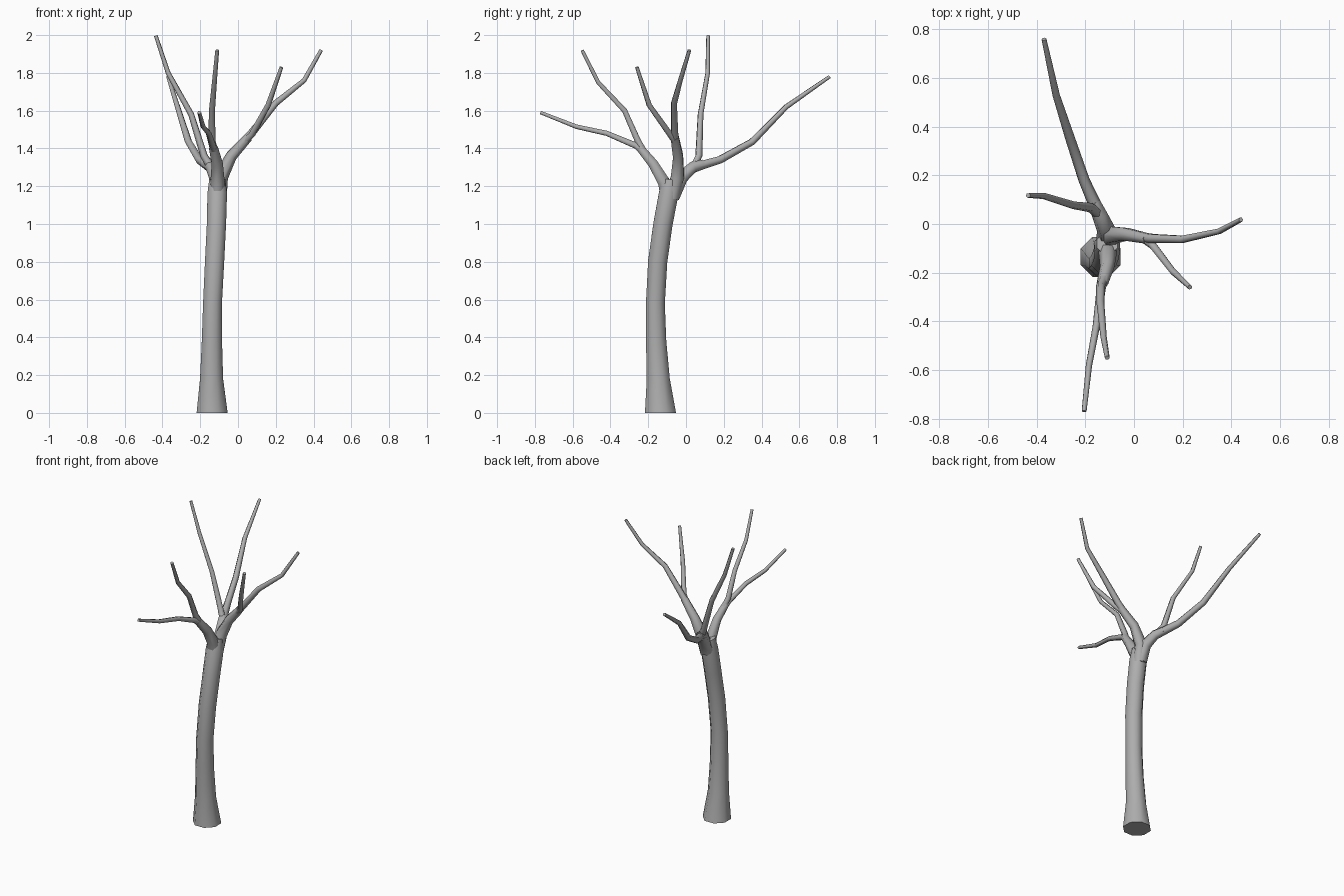
import bpy, bmesh, math
from mathutils import Vector

bark = bpy.data.materials.new("grey_bark")
bark.diffuse_color = (0.42, 0.42, 0.42, 1)


def tube(name, points, sides=6, turn=0.0):
    """Tapered tube through (x, y, z, radius) points, closed at both ends."""
    pos = [Vector(p[:3]) for p in points]
    bm = bmesh.new()
    rings = []
    side = Vector((1, 0, 0))
    last = len(pos) - 1
    for i, p in enumerate(pos):
        a = (p - pos[i - 1]).normalized() if i else Vector()
        b = (pos[i + 1] - p).normalized() if i < last else Vector()
        d = (a + b).normalized()
        if name == "trunk" and i == 0:
            d = Vector((0, 0, 1))          # flat foot on the ground
        side = (side - d * side.dot(d)).normalized()
        up = d.cross(side)
        ring = []
        for k in range(sides):
            t = turn + 2 * math.pi * k / sides
            ring.append(bm.verts.new(p + points[i][3] * (side * math.cos(t) + up * math.sin(t))))
        rings.append(ring)
    for r0, r1 in zip(rings, rings[1:]):
        for k in range(sides):
            n = (k + 1) % sides
            bm.faces.new((r0[k], r0[n], r1[n], r1[k]))
    bm.faces.new(rings[0][::-1])
    bm.faces.new(rings[-1])
    me = bpy.data.meshes.new(name)
    bm.to_mesh(me)
    bm.free()
    me.materials.append(bark)
    ob = bpy.data.objects.new(name, me)
    bpy.context.collection.objects.link(ob)
    bpy.context.view_layer.objects.active = ob
    ob.select_set(True)
    bpy.ops.object.shade_smooth_by_angle(angle=math.radians(62))
    ob.select_set(False)
    return ob


# Trunk, flared at the foot and leaning back at the top
tube("trunk", [
    (-0.137, -0.135, 0.00, 0.089), (-0.140, -0.147, 0.18, 0.066),
    (-0.138, -0.158, 0.38, 0.058), (-0.135, -0.162, 0.58, 0.054),
    (-0.124, -0.150, 0.80, 0.055), (-0.114, -0.122, 1.00, 0.055),
    (-0.110, -0.092, 1.16, 0.056), (-0.110, -0.080, 1.235, 0.046)],
    sides=8, turn=math.pi / 8)

# Front limb, forking into a low and a high branch
tube("front_limb", [
    (-0.110, -0.098, 1.12, 0.040), (-0.108, -0.115, 1.22, 0.038),
    (-0.110, -0.175, 1.32, 0.030), (-0.130, -0.245, 1.405, 0.024)])
tube("front_low_branch", [
    (-0.118, -0.20, 1.355, 0.020), (-0.135, -0.265, 1.415, 0.019),
    (-0.155, -0.42, 1.48, 0.015), (-0.185, -0.58, 1.515, 0.013),
    (-0.205, -0.77, 1.59, 0.010)])
tube("front_high_branch", [
    (-0.120, -0.215, 1.37, 0.020), (-0.138, -0.255, 1.44, 0.019),
    (-0.138, -0.325, 1.60, 0.016), (-0.125, -0.465, 1.75, 0.013),
    (-0.110, -0.55, 1.92, 0.010)])

# Right limb, forking into an outer and an inner branch
tube("right_limb", [
    (-0.105, -0.075, 1.14, 0.045), (-0.092, -0.045, 1.25, 0.040),
    (-0.035, -0.042, 1.36, 0.030), (0.055, -0.060, 1.46, 0.024)])
tube("right_outer_branch", [
    (0.01, -0.052, 1.41, 0.023), (0.075, -0.060, 1.485, 0.021),
    (0.20, -0.063, 1.64, 0.017), (0.35, -0.030, 1.76, 0.013),
    (0.44, 0.018, 1.92, 0.010)])
tube("right_inner_branch", [
    (0.03, -0.052, 1.43, 0.020), (0.075, -0.085, 1.475, 0.018),
    (0.16, -0.195, 1.63, 0.015), (0.23, -0.26, 1.83, 0.010)])

# Back limb, forking into a long and an upright branch
tube("back_limb", [
    (-0.110, -0.070, 1.15, 0.045), (-0.113, -0.025, 1.245, 0.040),
    (-0.140, 0.035, 1.30, 0.033), (-0.165, 0.09, 1.315, 0.027)])
tube("back_long_branch", [
    (-0.145, 0.045, 1.30, 0.028), (-0.205, 0.18, 1.34, 0.023),
    (-0.262, 0.35, 1.435, 0.020), (-0.320, 0.53, 1.62, 0.015),
    (-0.370, 0.76, 1.78, 0.010)])
tube("back_upright_branch", [
    (-0.135, 0.035, 1.29, 0.023), (-0.180, 0.068, 1.36, 0.020),
    (-0.248, 0.077, 1.58, 0.016), (-0.370, 0.115, 1.80, 0.013),
    (-0.435, 0.117, 1.997, 0.010)])
